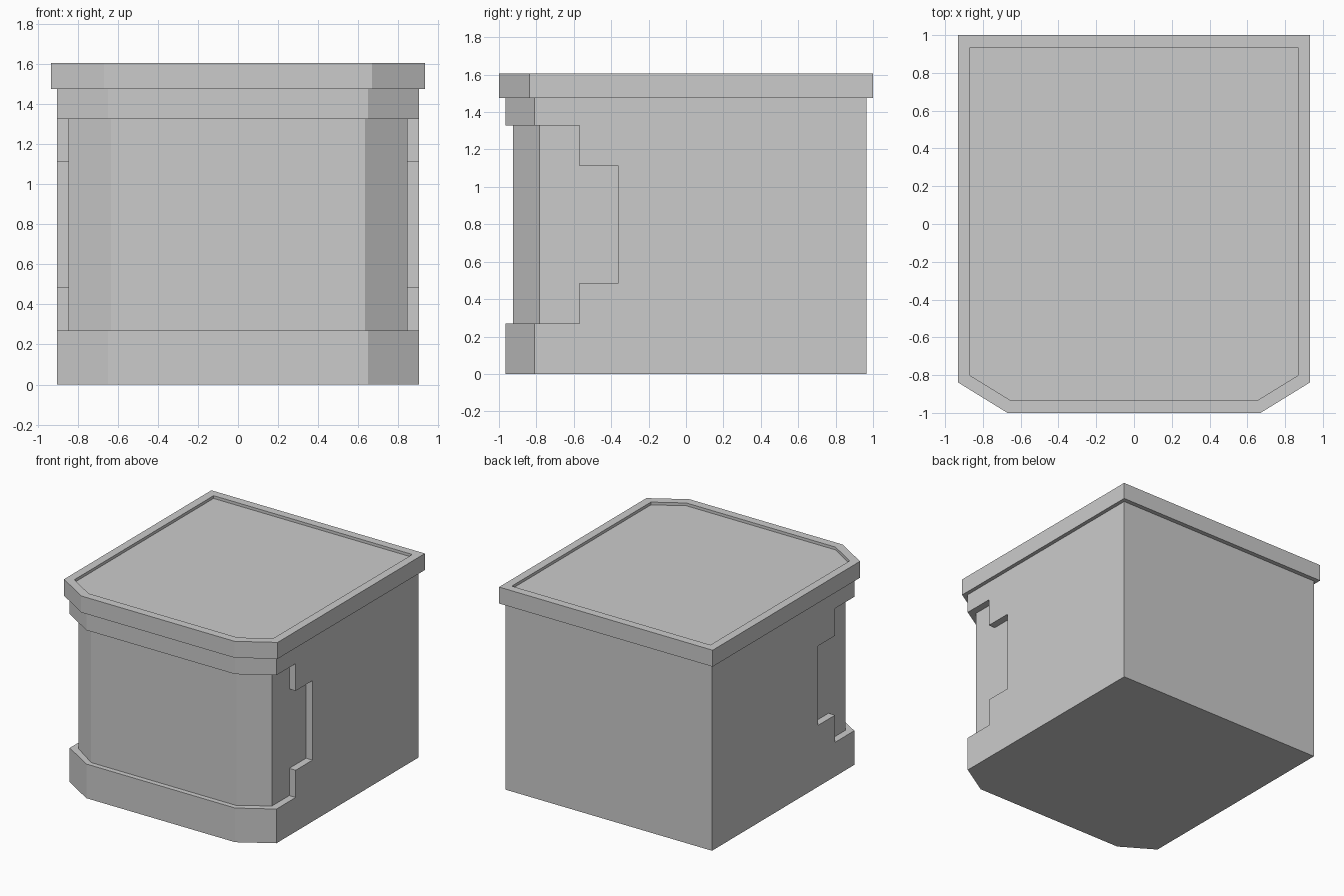
import bpy, bmesh

if "Cube" in bpy.data.objects:
    bpy.data.objects.remove(bpy.data.objects["Cube"])


def make_object(name, bm):
    bmesh.ops.recalc_face_normals(bm, faces=bm.faces)
    mesh = bpy.data.meshes.new(name)
    bm.to_mesh(mesh)
    bm.free()
    obj = bpy.data.objects.new(name, mesh)
    bpy.context.collection.objects.link(obj)
    return obj


def prism(points, direction):
    """Extrude a closed polygon along a direction; return bmesh and end face."""
    bm = bmesh.new()
    base = bm.faces.new([bm.verts.new(p) for p in points])
    cap = bmesh.ops.extrude_face_region(bm, geom=[base], use_keep_orig=True)["geom"]
    moved = [g for g in cap if isinstance(g, bmesh.types.BMVert)]
    bmesh.ops.translate(bm, verts=moved, vec=direction)
    end = [g for g in cap if isinstance(g, bmesh.types.BMFace)][0]
    bmesh.ops.recalc_face_normals(bm, faces=bm.faces)
    return bm, end


def outline(x, x_front, back, side, front, z):
    """Rectangle with its two front corners chamfered."""
    half = [(x_front, front, z), (x, side, z), (x, back, z)]
    return half + [(-px, py, pz) for px, py, pz in reversed(half)]


def boolean(target, tool, operation):
    mod = target.modifiers.new(operation.title(), "BOOLEAN")
    mod.operation = operation
    mod.solver = "EXACT"
    mod.object = tool
    tool.hide_render = True
    bpy.context.view_layer.objects.active = target
    bpy.ops.object.modifier_apply(modifier=mod.name)
    bpy.data.objects.remove(tool)


# Main body with chamfered front corners
body = make_object("cabinet_body", prism(
    outline(0.903, 0.65, 0.965, -0.81, -0.965, 0), (0, 0, 1.475))[0])

# Stepped side profile cut through the front
step = [(-1.2, 0.27), (-0.57, 0.27), (-0.57, 0.485), (-0.36, 0.485)]
step += [(y, 1.597 - z) for y, z in reversed(step)]
cutter = make_object("step_cutter", prism(
    [(-1.2, y, z) for y, z in step], (2.4, 0, 0))[0])
boolean(body, cutter, "DIFFERENCE")

# Recessed front core filling the cut
core = make_object("recessed_core", prism(
    outline(0.847, 0.635, 0.2, -0.783, -0.925, 0.1), (0, 0, 1.3))[0])
boolean(body, core, "UNION")

# Overhanging top slab with a shallow sunken panel
bm, top = prism(outline(0.933, 0.67, 1.0, -0.838, -1.0, 1.475), (0, 0, 0.13))
bmesh.ops.inset_region(bm, faces=[top], thickness=0.065, use_even_offset=True)
sunk = bmesh.ops.extrude_discrete_faces(bm, faces=[top])["faces"]
bmesh.ops.translate(bm, verts=sunk[0].verts[:], vec=(0, 0, -0.022))
make_object("top_slab", bm)
